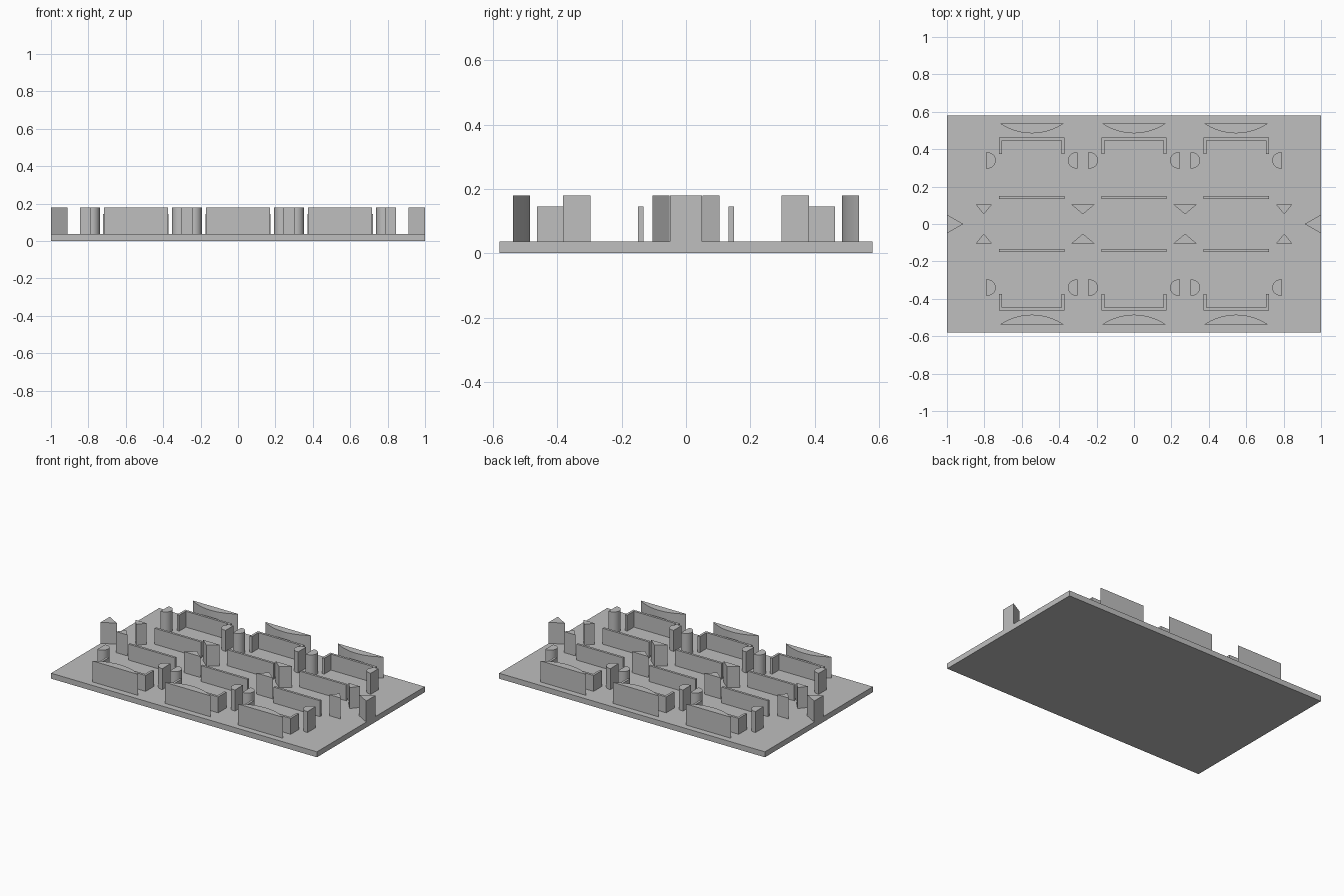
import bpy
import bmesh
import math

cube = bpy.data.objects.get("Cube")
if cube:
    bpy.data.objects.remove(cube, do_unlink=True)

grey = bpy.data.materials.new("plain grey")
grey.use_nodes = True
colour = (0.52, 0.52, 0.52, 1)
grey.diffuse_color = colour
grey.node_tree.nodes["Principled BSDF"].inputs["Base Color"].default_value = colour

FLOOR, LOW, TALL = 0.037, 0.145, 0.18


def prism(name, outline, top, bottom=FLOOR, smooth=False):
    """Extrude a flat outline straight up."""
    bm = bmesh.new()
    face = bm.faces.new([bm.verts.new((x, y, bottom)) for x, y in outline])
    lifted = bmesh.ops.extrude_face_region(bm, geom=[face], use_keep_orig=True)["geom"]
    moved = [v for v in lifted if isinstance(v, bmesh.types.BMVert)]
    bmesh.ops.translate(bm, verts=moved, vec=(0, 0, top - bottom))
    bmesh.ops.recalc_face_normals(bm, faces=bm.faces[:])
    mesh = bpy.data.meshes.new(name)
    bm.to_mesh(mesh)
    bm.free()
    mesh.materials.append(grey)
    obj = bpy.data.objects.new(name, mesh)
    bpy.context.collection.objects.link(obj)
    if smooth:
        bpy.ops.object.select_all(action="DESELECT")
        obj.select_set(True)
        bpy.context.view_layer.objects.active = obj
        bpy.ops.object.shade_smooth_by_angle(angle=math.radians(30))


def box(x, y):
    return [(-x, -y), (x, -y), (x, y), (-x, y)]


def place(outline, x=0, y=0, sx=1, sy=1):
    return [(x + sx * px, sy * (y + py)) for px, py in outline]


# Outlines, drawn for the back half
half, sag = 0.171, 0.053
radius = (half ** 2 + sag ** 2) / (2 * sag)
sweep = math.asin(half / radius)
steps = 24
arc = []
for i in range(steps + 1):
    a = sweep * (2 * i / steps - 1)
    arc.append((radius * math.sin(a), radius - sag - radius * math.cos(a)))

w, t, depth = 0.175, 0.016, 0.088
bracket = [(-w, 0), (w, 0), (w, -depth), (w - t, -depth),
           (w - t, -t), (t - w, -t), (t - w, -depth), (-w, -depth)]

r, stub = 0.043, 0.009
pillar = [(0, -r)]
for i in range(steps + 1):
    a = math.pi * (i / steps - 0.5)
    pillar.append((stub + r * math.cos(a), r * math.sin(a)))
pillar.append((0, r))

# Base slab
prism("base_slab", box(1, 0.58), FLOOR, bottom=0)

for side, sy in (("back", 1), ("front", -1)):
    # Three bays, each with a curved screen, bracket wall, straight wall and two pillars
    for bay, cx in (("right", -0.546), ("middle", 0), ("left", 0.546)):
        tag = f"{side}_{bay}"
        prism(f"curved_screen_{tag}", place(arc, cx, 0.538, sy=sy), TALL, smooth=True)
        prism(f"bracket_wall_{tag}", place(bracket, cx, 0.463, sy=sy), LOW)
        prism(f"straight_wall_{tag}", place(box(w, t / 2), cx, 0.141, sy=sy), LOW)
        for sx in (1, -1):
            prism(f"half_round_pillar_{tag}", place(pillar, cx - sx * 0.245, 0.34, sx, sy),
                  TALL, smooth=True)
    # Triangular posts pointing at the centre line
    for cx, hw in ((-0.803, 0.043), (-0.273, 0.062), (0.273, 0.062), (0.803, 0.043)):
        wedge = [(-hw, 0.052), (hw, 0.052), (0, 0)]
        prism(f"triangular_post_{side}", place(wedge, cx, 0.052, sy=sy), TALL)

# Triangular posts at both ends
for side, sx in (("left", 1), ("right", -1)):
    prism(f"end_post_{side}", place([(1, -0.05), (1, 0.05), (0.912, 0)], sx=sx), TALL)
